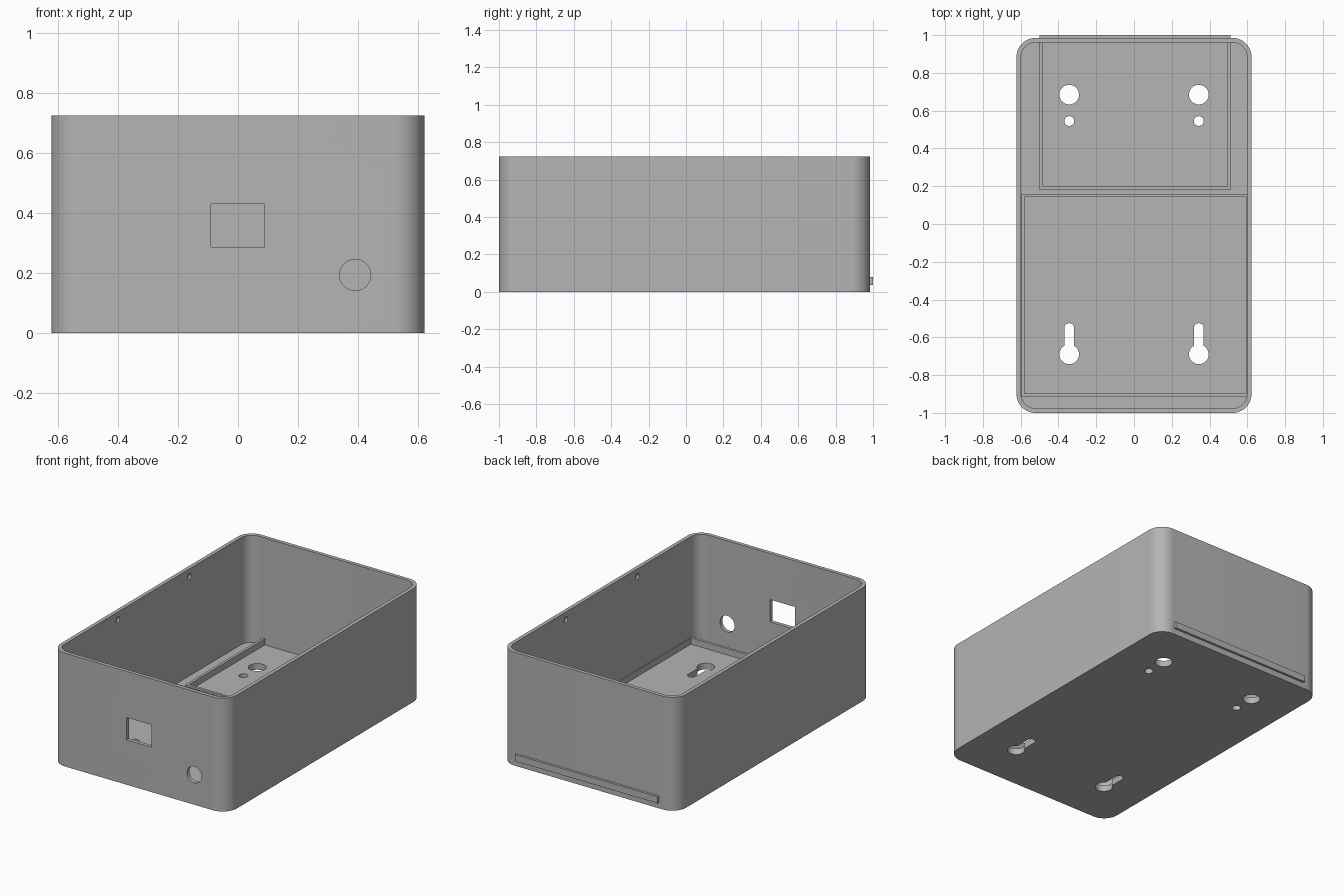
import bpy, bmesh
from math import sin, cos, pi, radians, asin
from mathutils import Vector

if "Cube" in bpy.data.objects:
    bpy.data.objects.remove(bpy.data.objects["Cube"], do_unlink=True)

WIDTH, FRONT, BACK, HEIGHT = 1.244, -1.0, 0.985, 0.725
WALL, FLOOR, RIB_TOP, RIB = 0.024, 0.04, 0.08, 0.017

grey = bpy.data.materials.new("plastic grey")
grey.use_nodes = True
colour = (0.46, 0.46, 0.46, 1)
grey.diffuse_color = colour
grey.node_tree.nodes["Principled BSDF"].inputs["Base Color"].default_value = colour


def arc(cx, cy, r, start, end, n):
    return [(cx + r * cos(start + (end - start) * i / n),
             cy + r * sin(start + (end - start) * i / n)) for i in range(n + 1)]


def circle(cx, cy, r):
    return arc(cx, cy, r, 0, 2 * pi, 40)[:-1]


def rectangle(x0, x1, y0, y1):
    return [(x0, y0), (x1, y0), (x1, y1), (x0, y1)]


def rounded(x0, x1, y0, y1, r):
    corners = [(x1 - r, y1 - r), (x0 + r, y1 - r), (x0 + r, y0 + r), (x1 - r, y0 + r)]
    return [p for i, (x, y) in enumerate(corners)
            for p in arc(x, y, r, i * pi / 2, (i + 1) * pi / 2, 14)]


def keyhole(cx, cy, r, slot, top):
    a = asin(slot / r)
    head = arc(cx, cy, r, pi / 2 + a, 2.5 * pi - a, 36)
    return head + arc(cx, top - slot, slot, 0, pi, 16)


def prisms(name, parts):
    """Extrude outlines along an axis: (outline, axis, start, end)."""
    bm = bmesh.new()
    place = {"x": lambda u, v, w: (w, u, v), "y": lambda u, v, w: (u, w, v),
             "z": lambda u, v, w: (u, v, w)}
    for outline, axis, start, end in parts:
        verts = [bm.verts.new(place[axis](u, v, start)) for u, v in outline]
        face = bm.faces.new(verts)
        side = bmesh.ops.extrude_face_region(bm, geom=[face])["geom"]
        move = Vector(place[axis](0, 0, end - start))
        bmesh.ops.translate(bm, vec=move,
                            verts=[g for g in side if isinstance(g, bmesh.types.BMVert)])
    bmesh.ops.recalc_face_normals(bm, faces=bm.faces)
    mesh = bpy.data.meshes.new(name)
    bm.to_mesh(mesh)
    bm.free()
    mesh.materials.append(grey)
    obj = bpy.data.objects.new(name, mesh)
    bpy.context.collection.objects.link(obj)
    return obj


def select(obj):
    bpy.ops.object.select_all(action="DESELECT")
    obj.select_set(True)
    bpy.context.view_layer.objects.active = obj


def cut(obj, cutter):
    cutter.hide_render = True
    mod = obj.modifiers.new("cut", "BOOLEAN")
    mod.operation, mod.solver, mod.object = "DIFFERENCE", "EXACT", cutter
    select(obj)
    bpy.ops.object.modifier_apply(modifier=mod.name)
    bpy.data.objects.remove(cutter, do_unlink=True)


# Open tray with rounded corners
half = WIDTH / 2
inner = half - WALL
tray = prisms("enclosure_tray", [(rounded(-half, half, FRONT, BACK, 0.1), "z", 0, HEIGHT)])
cavity = rounded(-inner, inner, FRONT + WALL, BACK - WALL, 0.1 - WALL)
cut(tray, prisms("cavity_cutter", [(cavity, "z", FLOOR, HEIGHT + 0.1)]))

# Front openings, floor mounting holes and lid catch recesses
holes = [(rectangle(-0.09, 0.088, 0.287, 0.43), "y", FRONT - 0.1, FRONT + 0.1),
         (circle(0.391, 0.193, 0.052), "y", FRONT - 0.1, FRONT + 0.1)]
for s in (-1, 1):
    x = 0.343 * s
    holes += [(circle(x, 0.685, 0.052), "z", -0.1, 0.1),
              (circle(x, 0.545, 0.026), "z", -0.1, 0.1),
              (keyhole(x, -0.69, 0.052, 0.026, -0.525), "z", -0.1, 0.1)]
    for y in (-0.36, 0.36):
        holes.append((circle(y, 0.676, 0.018), "x", s * (inner - 0.05), s * (inner + 0.014)))
cut(tray, prisms("hole_cutter", holes))
select(tray)
bpy.ops.object.shade_smooth_by_angle(angle=radians(30))


# Raised rectangular locating ribs on the floor
def rib_frame(name, x0, x1, y0, y1):
    frame = prisms(name, [(rectangle(x0, x1, y0, y1), "z", FLOOR - 0.002, RIB_TOP)])
    hole = rectangle(x0 + RIB, x1 - RIB, y0 + RIB, y1 - RIB)
    cut(frame, prisms("frame_cutter", [(hole, "z", -0.1, 0.2)]))


rib_frame("rear_rib_frame", -0.5, 0.512, 0.181, 1.0)
rib_frame("front_rib_frame", -0.596, 0.61, -0.914, 0.16)
